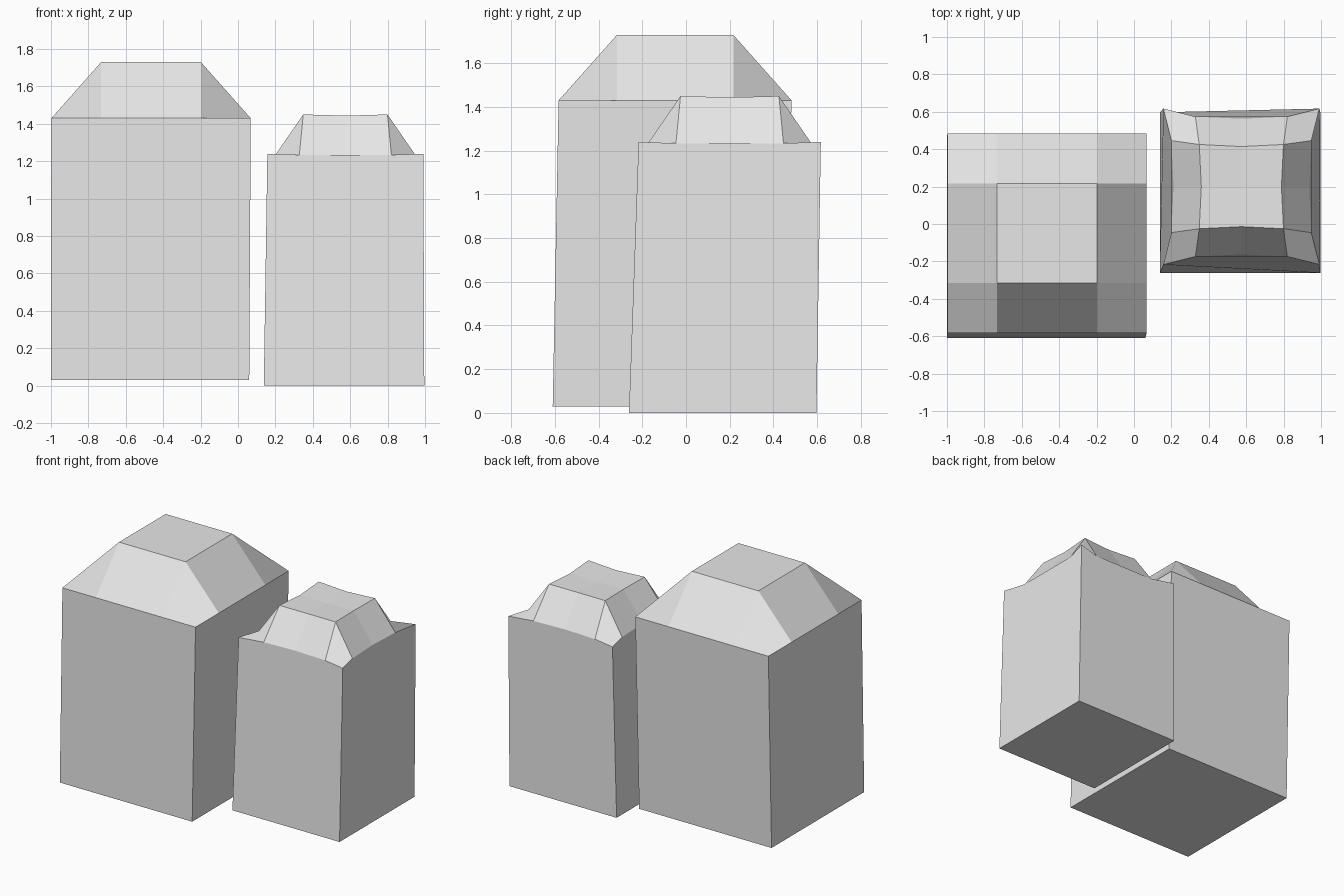
import bpy
import bmesh

cube = bpy.data.objects.get("Cube")
if cube:
    bpy.data.objects.remove(cube)

grey = bpy.data.materials.new("plain_grey")
grey.use_nodes = True
grey.diffuse_color = (0.8, 0.8, 0.8, 1)
grey.node_tree.nodes["Principled BSDF"].inputs["Base Color"].default_value = (0.8, 0.8, 0.8, 1)


def hipped_block(name, lines, foot, eave, z_foot, z_eave, z_top, pinch=0.0, sag=0.0):
    """Square block with a raised grid roof; foot and eave are (cx, cy, half)."""
    bm = bmesh.new()
    n = len(lines)

    def roof_point(u, v):
        inner = abs(u) < 1 and abs(v) < 1
        power = 2 if inner else 3
        x = u * (1 - pinch * (1 - abs(v) ** power))
        y = v * (1 - pinch * (1 - abs(u) ** power))
        z = z_top if inner else z_eave
        # the grid dips away from its corners
        z -= sag * ((u == 0) + (v == 0)) if inner else sag * (abs(u) != abs(v))
        return bm.verts.new((eave[0] + eave[2] * x, eave[1] + eave[2] * y, z))

    # roof grid
    g = [[roof_point(u, v) for v in lines] for u in lines]
    for i in range(n - 1):
        for j in range(n - 1):
            bm.faces.new((g[i][j], g[i + 1][j], g[i + 1][j + 1], g[i][j + 1]))

    # walls and underside
    base = [bm.verts.new((foot[0] + foot[2] * u, foot[1] + foot[2] * v, z_foot))
            for u, v in ((-1, -1), (1, -1), (1, 1), (-1, 1))]
    edges = ([r[0] for r in g], g[-1], [r[-1] for r in reversed(g)], g[0][::-1])
    for k, edge in enumerate(edges):
        bm.faces.new([base[k], base[(k + 1) % 4]] + list(reversed(edge)))
    bm.faces.new(base[::-1])

    bmesh.ops.recalc_face_normals(bm, faces=bm.faces)
    mesh = bpy.data.meshes.new(name)
    bm.to_mesh(mesh)
    bm.free()
    mesh.materials.append(grey)
    obj = bpy.data.objects.new(name, mesh)
    bpy.context.collection.objects.link(obj)
    return obj


# tall straight block
hipped_block("large_block", (-1, -0.5, 0.5, 1), (-0.47, -0.08, 0.53),
             (-0.465, -0.05, 0.533), 0.03, 1.43, 1.73)

# smaller block with pinched roof edges
hipped_block("small_block", (-1, -0.59, 0, 0.59, 1), (0.567, 0.168, 0.429),
             (0.574, 0.2, 0.417), 0.0, 1.24, 1.45, pinch=0.13, sag=0.006)
